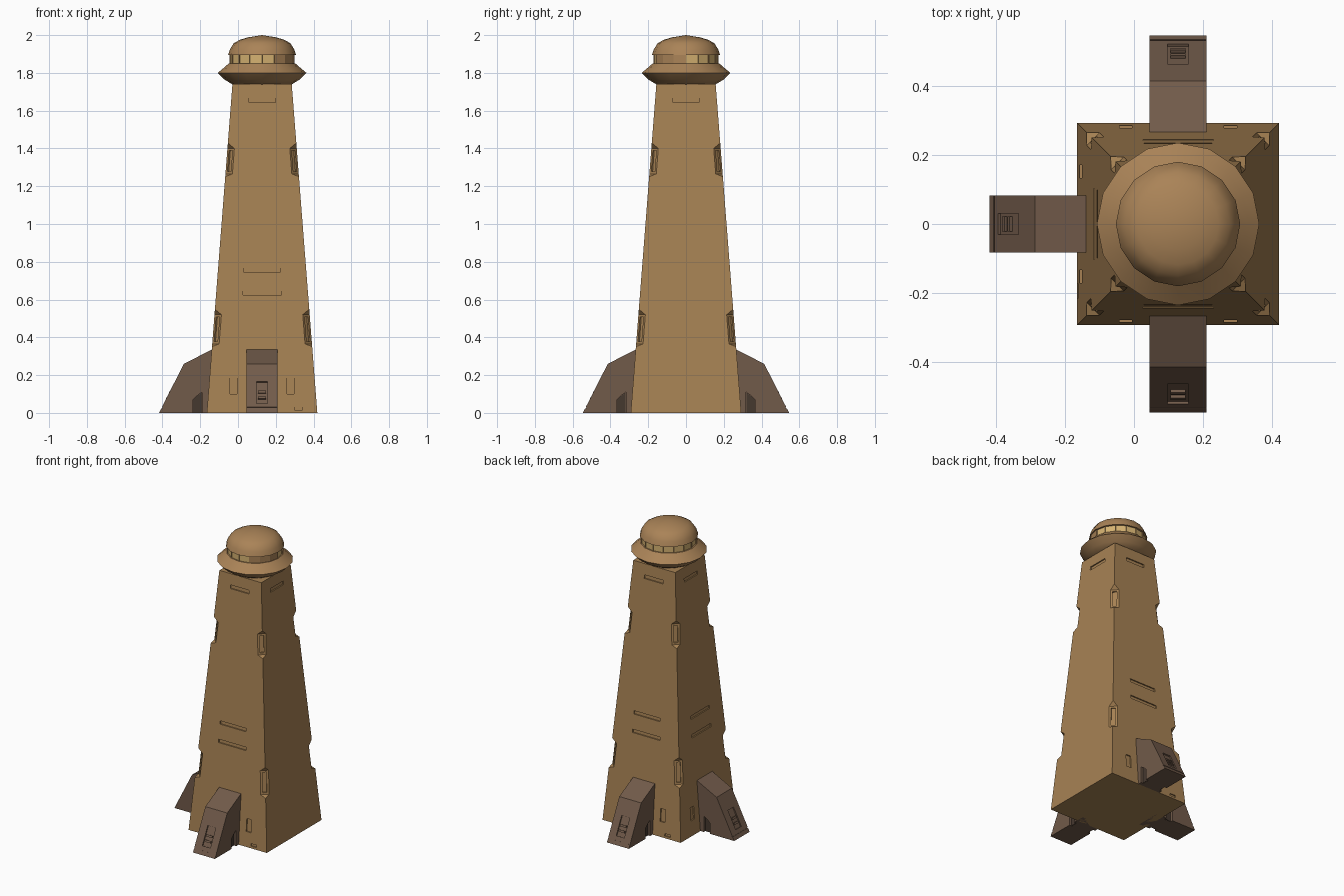
import bpy, bmesh, math
from mathutils import Vector

if "Cube" in bpy.data.objects:
    bpy.data.objects.remove(bpy.data.objects["Cube"])

CX = 0.1275                      # tower axis
H, R0, R1 = 1.74, 0.2925, 0.157  # tower height, base and top half widths


def mat(name, col):
    m = bpy.data.materials.new(name)
    m.diffuse_color = (*col, 1)
    m.use_nodes = True
    m.node_tree.nodes["Principled BSDF"].inputs["Base Color"].default_value = m.diffuse_color
    return m


SAND = mat("sandstone", (0.385, 0.222, 0.088))
DOME = mat("warm dome", (0.402, 0.228, 0.096))
BROWN = mat("dark brown stone", (0.165, 0.103, 0.068))
DARK = mat("niche shadow brown", (0.06, 0.04, 0.028))
GLASS = mat("pale window", (0.66, 0.44, 0.165))


def R(z):
    return R0 + (R1 - R0) * z / H


def prism(bm, pts, t0, t1, ang):
    """Extrude a (radius, z) outline sideways from t0 to t1, turned around the tower axis."""
    a = math.radians(ang)
    c, s = math.cos(a), math.sin(a)
    rows = [[bm.verts.new((CX + r * c - t * s, r * s + t * c, z)) for r, z in pts] for t in (t0, t1)]
    n = len(pts)
    fs = [bm.faces.new(rows[0]), bm.faces.new(rows[1][::-1])]
    for i in range(n):
        j = (i + 1) % n
        fs.append(bm.faces.new((rows[0][j], rows[0][i], rows[1][i], rows[1][j])))
    bmesh.ops.recalc_face_normals(bm, faces=fs)


def finish(bm, name, *mats):
    me = bpy.data.meshes.new(name)
    bm.to_mesh(me)
    bm.free()
    ob = bpy.data.objects.new(name, me)
    bpy.context.collection.objects.link(ob)
    for m in mats:
        me.materials.append(m)
    return ob


def activate(ob):
    bpy.ops.object.select_all(action='DESELECT')
    bpy.context.view_layer.objects.active = ob
    ob.select_set(True)


def carve(ob, bm):
    cutter = finish(bm, "cutter", ob.data.materials[0])
    cutter.hide_render = True
    mod = ob.modifiers.new("carve", 'BOOLEAN')
    mod.operation, mod.solver, mod.object = 'DIFFERENCE', 'EXACT', cutter
    activate(ob)
    bpy.ops.object.modifier_apply(modifier=mod.name)
    bpy.data.objects.remove(cutter, do_unlink=True)


def slot(bm, t0, t1, z0, z1, ang, depth=0.008):
    prism(bm, [(R(z0) - depth, z0), (R(z0) + .05, z0), (R(z1) + .05, z1), (R(z1) - depth, z1)], t0, t1, ang)


# Tapered square tower
bm = bmesh.new()
low = [bm.verts.new((CX + x * R0, y * R0, 0)) for x, y in ((-1, -1), (1, -1), (1, 1), (-1, 1))]
top = [bm.verts.new((CX + x * R1, y * R1, H)) for x, y in ((-1, -1), (1, -1), (1, 1), (-1, 1))]
bm.faces.new(low[::-1])
bm.faces.new(top)
for i in range(4):
    j = (i + 1) % 4
    bm.faces.new((low[i], low[j], top[j], top[i]))
tower = finish(bm, "tower", SAND)

# Recessed slots on the walls and chamfered notches on the corners
bm = bmesh.new()
inner = bmesh.new()
for ang in (0, 90, 180, 270):
    slot(bm, -0.07, 0.07, 1.643, 1.667, ang)
    if ang:
        slot(bm, -0.098, 0.098, 0.745, 0.767, ang)
        slot(bm, -0.102, 0.102, 0.623, 0.645, ang)
        for sx in (-1, 1):
            a, b = sorted((sx * 0.133, sx * 0.170))
            slot(bm, a, b, 0.10, 0.185, ang)
        slot(bm, 0.172, 0.215, 0.014, 0.030, ang)
    q = math.sqrt(2)
    for z0, z1 in ((1.25, 1.43), (0.35, 0.55)):
        d = 0.026
        za, zb = z0 + 0.015, z1 - 0.03
        prism(bm, [(q * R(z0) + .001, z0), (q * R(za) - d, za), (q * R(zb) - d, zb),
                   (q * R(z1) + .001, z1), (q * R(z1) + .06, z1), (q * R(z0) + .06, z0)],
              -0.08, 0.08, ang + 45)
        za, zb = za + 0.012, zb - 0.012
        prism(inner, [(q * R(za) - d - .01, za), (q * R(zb) - d - .01, zb),
                      (q * R(zb) + .05, zb), (q * R(za) + .05, za)], -0.013, 0.013, ang + 45)
carve(tower, bm)
carve(tower, inner)

# Sloping buttresses on the front, left and back
TOE, KNEE = Vector((0.546, 0)), Vector((0.414, 0.26))
SL = (KNEE - TOE).normalized()
OUT = Vector((SL.y, -SL.x))


def on_slope(z, off):
    p = TOE + SL * (z / SL.y) + OUT * off
    return (p.x, p.y)


for side, ang in (("front", 270), ("left", 180), ("back", 90)):
    W = 0.082
    bm = bmesh.new()
    prism(bm, [(0.24, 0), tuple(TOE), tuple(KNEE), (0.262, 0.337), (0.24, 0.337)], -W, W, ang)
    but = finish(bm, side + "_buttress", BROWN)
    bm = bmesh.new()
    prism(bm, [on_slope(0.05, -.008), on_slope(0.05, .03), on_slope(0.165, .03), on_slope(0.165, -.008)],
          -0.03, 0.03, ang)                                    # hatch recess
    prism(bm, [on_slope(0.024, -.004), on_slope(0.024, .03), on_slope(0.030, .03), on_slope(0.030, -.004)],
          -W - .01, W + .01, ang)                              # base groove
    niche = [(0.318, -.01), (0.366, -.01), (0.366, 0.07), (0.345, 0.09), (0.318, 0.11)]
    for t0, t1 in ((-0.1, -0.064), (0.064, 0.1)):
        prism(bm, niche, t0, t1, ang)
    carve(but, bm)
    # rungs in the hatch
    bm = bmesh.new()
    for z in (0.075, 0.105):
        prism(bm, [on_slope(z, -.009), on_slope(z, .001), on_slope(z + .012, .001), on_slope(z + .012, -.009)],
              -0.022, 0.022, ang)
    finish(bm, side + "_hatch_rungs", BROWN)
    # dark backs of the side niches
    bm = bmesh.new()
    back = [(0.319, 0.001), (0.365, 0.001), (0.365, 0.069), (0.345, 0.089), (0.319, 0.108)]
    for s in (-1, 1):
        a, b = sorted((s * 0.062, s * 0.067))
        prism(bm, back, a, b, ang)
    finish(bm, side + "_niche_backs", DARK)

# Round crown parts
SEG = 16


def lathe(name, prof, *mats):
    bm = bmesh.new()
    vs = [bm.verts.new((CX + r, 0, z)) for r, z in prof]
    es = [bm.edges.new((a, b)) for a, b in zip(vs, vs[1:])]
    bmesh.ops.spin(bm, geom=vs + es, cent=(CX, 0, 0), axis=(0, 0, 1), angle=math.tau, steps=SEG)
    bmesh.ops.remove_doubles(bm, verts=bm.verts, dist=1e-4)
    bmesh.ops.recalc_face_normals(bm, faces=bm.faces)
    return finish(bm, name, *mats)


def smooth(ob, deg):
    activate(ob)
    bpy.ops.object.shade_smooth_by_angle(angle=math.radians(deg))


collar = lathe("crown_collar", [(0, 1.738), (0.155, 1.738), (0.198, 1.764), (0.235, 1.80),
                                (0.205, 1.825), (0.176, 1.85), (0, 1.85)], DOME)
smooth(collar, 40)
dome = lathe("dome", [(0, 1.895), (0.18, 1.895), (0.170, 1.925), (0.150, 1.957), (0.118, 1.975),
                      (0.075, 1.988), (0, 2.0)], DOME)
smooth(dome, 40)

# Window band: inset panes, blank on one quarter
band = lathe("window_band", [(0, 1.848), (0.172, 1.848), (0.172, 1.897), (0, 1.897)], DOME, GLASS)
bm = bmesh.new()
bm.from_mesh(band.data)
panes = []
for f in bm.faces:
    if abs(f.normal.z) < 0.5:
        a = math.degrees(math.atan2(f.normal.y, f.normal.x))
        if not -65 < a < 0:
            panes.append(f)
bmesh.ops.inset_individual(bm, faces=panes, thickness=0.003, depth=-0.004)
for f in panes:
    f.material_index = 1
bm.to_mesh(band.data)
bm.free()
